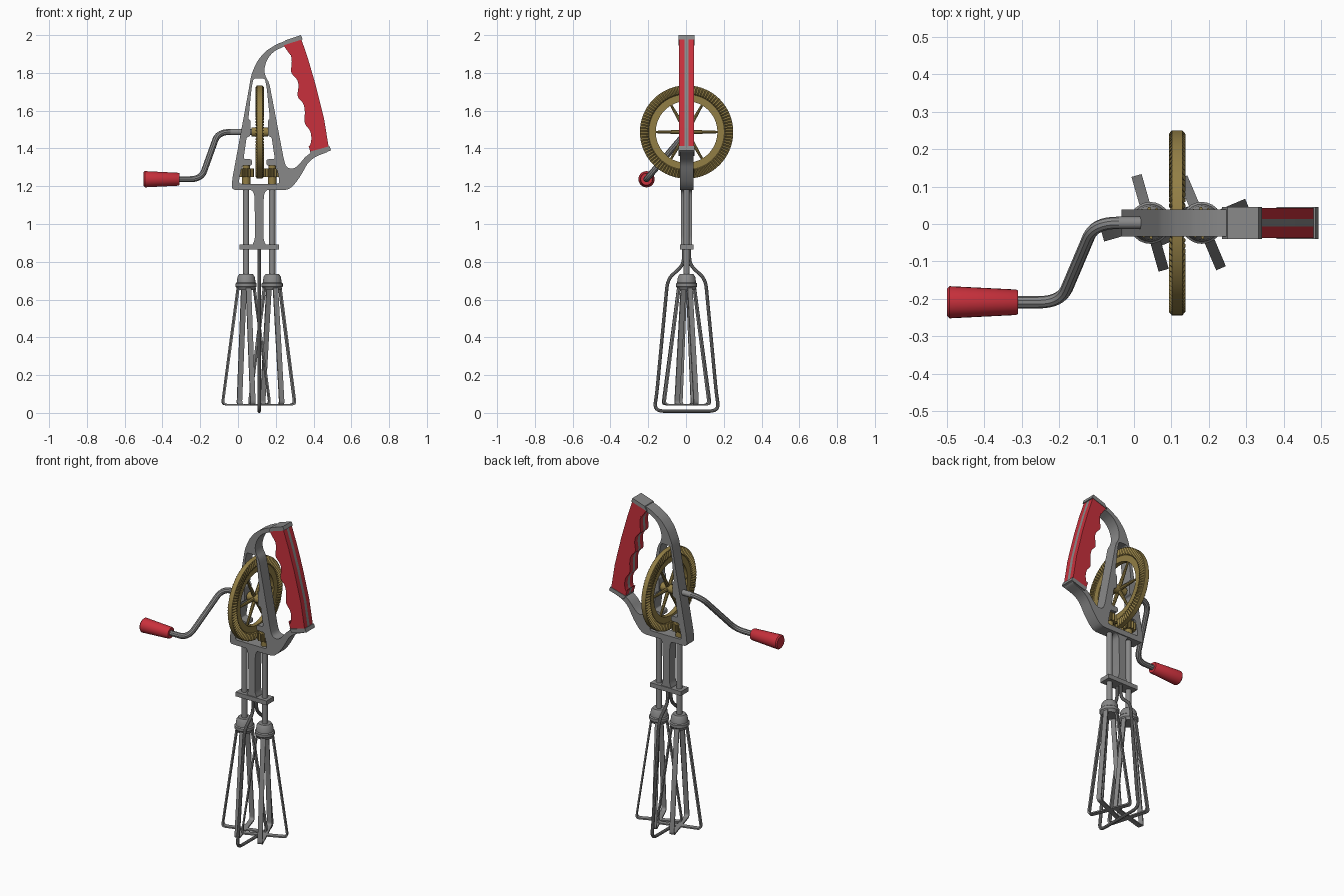
import bpy, bmesh, math
from mathutils import Matrix, Vector

cube = bpy.data.objects.get("Cube")
if cube:
    bpy.data.objects.remove(cube, do_unlink=True)


def material(name, rgb, rough=0.5):
    m = bpy.data.materials.new(name)
    m.use_nodes = True
    m.diffuse_color = (*rgb, 1)
    bsdf = next(n for n in m.node_tree.nodes if n.type == 'BSDF_PRINCIPLED')
    bsdf.inputs["Base Color"].default_value = (*rgb, 1)
    bsdf.inputs["Roughness"].default_value = rough
    return m


STEEL = material("steel grey", (0.25, 0.25, 0.25))
BRASS = material("brass", (0.29, 0.21, 0.06))
RED = material("red paint", (0.58, 0.03, 0.045))

CX = 0.112          # middle of the frame
AXLE_Z = 1.487
BEATER = 0.069      # beater offset from the middle
Y_SHIFT = Matrix.Translation((0, 0.003, 0))


def finish(name, bm, mat, matrix=Matrix()):
    bmesh.ops.remove_doubles(bm, verts=bm.verts, dist=1e-5)
    bmesh.ops.recalc_face_normals(bm, faces=bm.faces)
    mesh = bpy.data.meshes.new(name)
    bm.to_mesh(mesh)
    bm.free()
    mesh.materials.clear()
    mesh.materials.append(mat)
    mesh.polygons.foreach_set("material_index", [0] * len(mesh.polygons))
    mesh.transform(Y_SHIFT @ matrix)
    obj = bpy.data.objects.new(name, mesh)
    bpy.context.collection.objects.link(obj)
    bpy.ops.object.select_all(action='DESELECT')
    obj.select_set(True)
    bpy.context.view_layer.objects.active = obj
    bpy.ops.object.shade_smooth_by_angle(angle=math.radians(35))
    return obj


def rounded(points, radius, closed=True, steps=4):
    """Round every corner of a path with a small curve."""
    pts = [Vector(p) for p in points]
    out = []
    for i, p in enumerate(pts):
        if not closed and i in (0, len(pts) - 1):
            out.append(p)
            continue
        a, b = pts[i - 1] - p, pts[(i + 1) % len(pts)] - p
        a = p + a.normalized() * min(radius, a.length * 0.48)
        b = p + b.normalized() * min(radius, b.length * 0.48)
        for k in range(steps + 1):
            t = k / steps
            out.append(a * (1 - t) ** 2 + p * 2 * t * (1 - t) + b * t * t)
    return out


def from_curve(name, curve, paths, closed, mat, matrix):
    for path in paths:
        spline = curve.splines.new('POLY')
        spline.points.add(len(path) - 1)
        for sp, p in zip(spline.points, path):
            sp.co = (*p, *([0] * (3 - len(p))), 1)
        spline.use_cyclic_u = closed
    temp = bpy.data.objects.new("temp", curve)
    bpy.context.collection.objects.link(temp)
    mesh = temp.evaluated_get(bpy.context.evaluated_depsgraph_get()).to_mesh()
    bm = bmesh.new()
    bm.from_mesh(mesh)
    bpy.data.objects.remove(temp, do_unlink=True)
    return finish(name, bm, mat, matrix)


def slab(name, outlines, half, mat, matrix=Matrix()):
    """Flat outline in x and z (later outlines are holes), thick along y."""
    curve = bpy.data.curves.new(name, 'CURVE')
    curve.dimensions, curve.fill_mode, curve.extrude = '2D', 'BOTH', half
    turn = Matrix.Rotation(math.pi / 2, 4, 'X')
    return from_curve(name, curve, outlines, True, mat, matrix @ turn)


def tube(name, path, radius, mat, closed=False):
    curve = bpy.data.curves.new(name, 'CURVE')
    curve.dimensions, curve.bevel_depth = '3D', radius
    curve.bevel_resolution, curve.use_fill_caps = 3, True
    return from_curve(name, curve, [path], closed, mat, Matrix())


def lathe(name, profiles, sides, mat, matrix=Matrix(), ring=False):
    """Spin (radius, height) profiles round z; several profiles alternate as teeth."""
    bm = bmesh.new()
    rows = []
    for i in range(sides):
        a = math.tau * i / sides
        rows.append([bm.verts.new((r * math.cos(a), r * math.sin(a), h))
                     for r, h in profiles[i % len(profiles)]])
    count = len(rows[0])
    for i in range(sides):
        p, q = rows[i], rows[(i + 1) % sides]
        for j in range(count if ring else count - 1):
            k = (j + 1) % count
            bm.faces.new((p[j], p[k], q[k], q[j]))
    return finish(name, bm, mat, matrix)


def rod(name, r0, r1, h0, h1, mat, matrix=Matrix(), sides=16):
    return lathe(name, [[(0, h0), (r0, h0), (r1, h1), (0, h1)]], sides, mat, matrix)


def mirrored(half):
    return [(CX - x, z) for x, z in half] + [(CX + x, z) for x, z in reversed(half)]


def place(x, y, z):
    return Matrix.Translation((x, y, z))


# Frame: tall A shape with an arm reaching to both ends of the handle
frame_outer = [
    (-.035, 1.18), (-.03, 1.24), (.053, 1.69), (.07, 1.79), (.1, 1.86), (.145, 1.915),
    (.21, 1.955), (.33, 1.995), (.335, 1.975), (.245, 1.94), (.19, 1.915), (.155, 1.875),
    (.138, 1.82), (.145, 1.78), (.165, 1.75), (.243, 1.34), (.255, 1.30), (.29, 1.29),
    (.32, 1.31), (.355, 1.355), (.39, 1.38), (.476, 1.405), (.486, 1.385), (.41, 1.357),
    (.37, 1.325), (.335, 1.26), (.30, 1.21), (.265, 1.18)]
frame_hole = mirrored([
    (.106, 1.213), (.106, 1.235), (.09, 1.31), (.038, 1.31), (.038, 1.343), (.083, 1.343),
    (.066, 1.46), (.046, 1.465), (.046, 1.55), (.057, 1.555), (.04, 1.72), (.03, 1.77)])
slab("frame", [rounded(frame_outer, .025), rounded(frame_hole, .012)], .036, STEEL)

# Handle: red grips either side of a steel core, held by end plates
grip = ([(.335, 1.98), (.372, 1.87), (.41, 1.74), (.455, 1.56), (.481, 1.402), (.385, 1.377)]
        + rounded([(.375, 1.40), (.39, 1.44), (.385, 1.495), (.35, 1.53), (.355, 1.60),
                   (.345, 1.645), (.312, 1.67), (.322, 1.735), (.312, 1.77), (.277, 1.80),
                   (.287, 1.86), (.275, 1.915)], .025) + [(.24, 1.947)])
for side, label in ((-1, "front"), (1, "back")):
    slab(label + "_handle_grip", [grip], .015, RED, place(0, side * .025, 0))
slab("handle_core", [grip], .0105, STEEL)
slab("upper_handle_plate",
     [[(.235, 1.944), (.25, 1.972), (.333, 2.0), (.342, 1.978)]], .043, STEEL)
slab("lower_handle_plate",
     [[(.38, 1.383), (.485, 1.412), (.493, 1.39), (.395, 1.36)]], .043, STEEL)

# Column and cross plate below the frame
column = mirrored([(.055, 1.185), (.03, 1.172), (.024, 1.14), (.022, .92), (.04, .88)])
slab("column", [rounded(column, .02)], .03, STEEL)
plate = mirrored([(.105, .865), (.105, .892)])
slab("cross_plate", [plate], .036, STEEL)

# Drive wheel with face teeth on both sides
half_rim = [(.163, .013), (.2, .013), (.205, .022), (.238, .022), (.247, .014)]
tooth_rim = [(r, h - .008 if h > .02 else h) for r, h in half_rim]
rims = [p + [(r, -h) for r, h in reversed(p)] for p in (half_rim, tooth_rim)]
wheel_at = place(CX + .003, 0, AXLE_Z)
to_x = Matrix.Rotation(math.pi / 2, 4, 'Y')
lathe("drive_wheel", rims, 180, BRASS, wheel_at @ to_x, ring=True)
rod("wheel_hub", .025, .025, -.043, .043, BRASS, wheel_at @ to_x)
for k in range(6):
    turn = Matrix.Rotation(math.radians(30 + 60 * k), 4, 'X')
    rod("wheel_spoke", .012, .006, .01, .17, BRASS, wheel_at @ turn, 8)

# Axle, bent crank and its grip
rod("axle", .017, .017, -.04, .19, STEEL, place(0, 0, AXLE_Z) @ to_x)
crank = [(.03, 0, AXLE_Z), (-.105, 0, AXLE_Z), (-.195, -.212, 1.237), (-.33, -.212, 1.237)]
tube("crank", rounded(crank, .06, False, 8), .0165, STEEL)
crank_grip = [(0, -.5), (.036, -.5), (.043, -.493), (.034, -.314), (.031, -.31), (0, -.31)]
lathe("crank_grip", [crank_grip], 24, RED, place(0, -.212, 1.237) @ to_x)

# Both beaters: pinion, shaft, cap and two crossed flat loops
cap = [(0, .735), (.036, .735), (.046, .72), (.05, .69), (.056, .685), (.056, .668),
       (.05, .662), (.046, .65), (0, .65)]
loop_outer = [(-.045, .69), (.045, .69), (.135, .04), (-.135, .04)]
loop_inner = [(-.037, .682), (.037, .682), (.126, .048), (-.126, .048)]
for side, label, angle in ((-1, "right", 16), (1, "left", 23)):
    at = place(CX + side * BEATER, 0, 0)
    teeth = [[(0, 1.25), (r, 1.25), (r, 1.295), (0, 1.295)] for r in (.043, .043, .031, .031)]
    lathe(label + "_pinion", teeth, 48, BRASS, at)
    rod(label + "_pinion_hub", .022, .022, 1.213, 1.25, BRASS, at)
    rod(label + "_pinion_collar", .02, .02, 1.29, 1.312, BRASS, at)
    rod(label + "_beater_shaft", .0165, .0165, .70, 1.34, STEEL, at)
    lathe(label + "_beater_cap", [cap], 24, STEEL, at)
    for turn in (angle, angle + 90):
        slab(label + "_beater_loop", [rounded(loop_outer, .025), rounded(loop_inner, .02)],
             .014, STEEL, at @ Matrix.Rotation(math.radians(turn), 4, 'Z'))

# Wire guard round the beaters
half_guard = [(.015, .88), (.015, .80), (.035, .765), (.1, .71), (.158, .1), (.172, .0095)]
guard = ([(CX, -y, z) for y, z in half_guard]
         + [(CX, y, z) for y, z in reversed(half_guard)])
tube("wire_guard", rounded(guard, .05, False, 6), .0095, STEEL)
